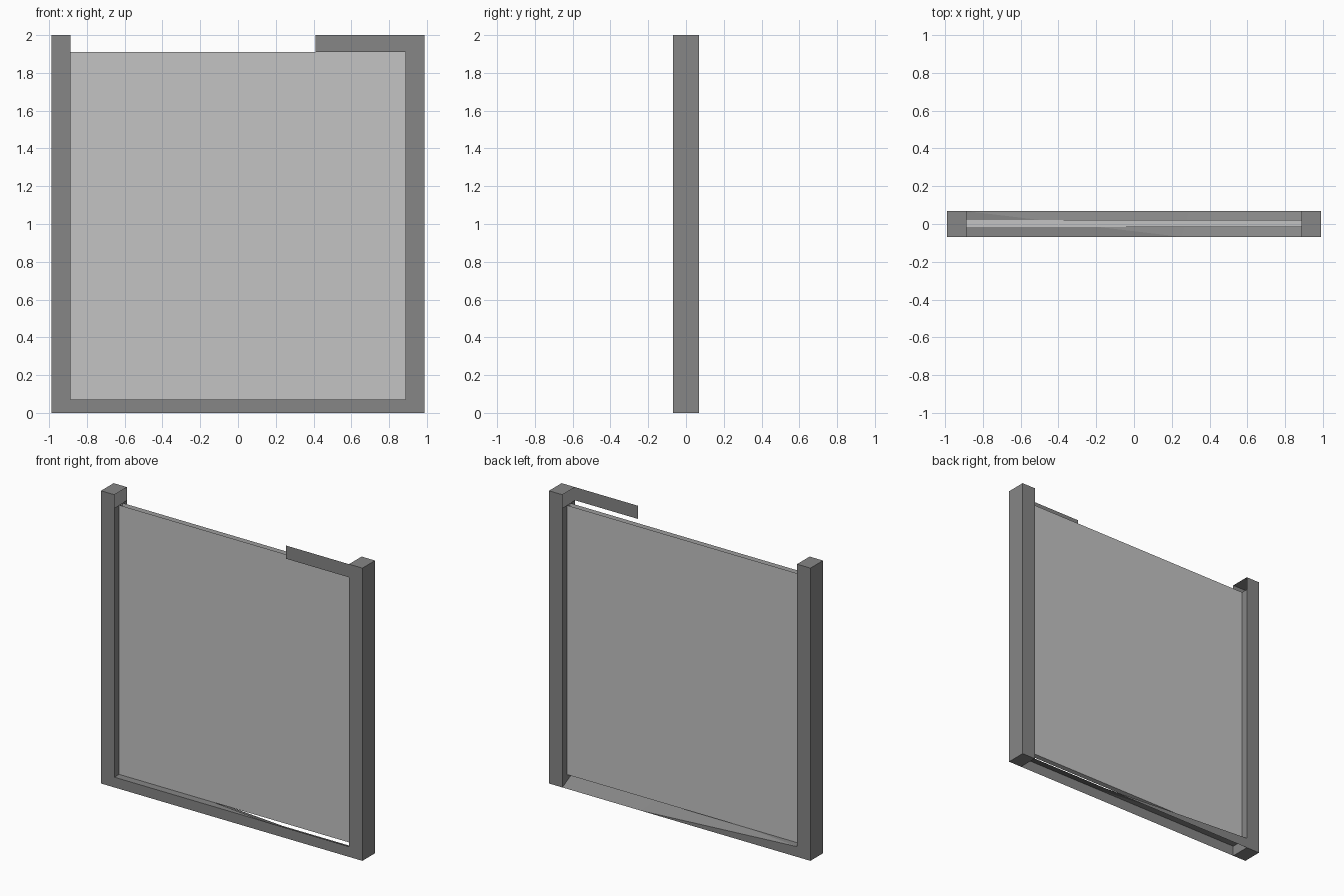
import bpy, bmesh

if "Cube" in bpy.data.objects:
    bpy.data.objects.remove(bpy.data.objects["Cube"])

XO, XI, Y = 0.988, 0.887, 0.068      # outer/inner post edges, half depth
H, ZB, ZT = 2.0, 0.07, 1.91          # height, sill top, panel top


def material(name, v):
    m = bpy.data.materials.new(name)
    m.diffuse_color = (v, v, v, 1)
    m.use_nodes = True
    m.node_tree.nodes["Principled BSDF"].inputs["Base Color"].default_value = m.diffuse_color
    return m


FRAME = material("frame_grey", 0.24)
PANEL = material("panel_light_grey", 0.55)


def finish(name, bm, mat):
    me = bpy.data.meshes.new(name)
    bm.to_mesh(me)
    bm.free()
    me.materials.append(mat)
    ob = bpy.data.objects.new(name, me)
    bpy.context.collection.objects.link(ob)
    return ob


def box(x0, x1, y0, y1, z0, z1):
    bm = bmesh.new()
    bmesh.ops.create_cube(bm, size=1)
    for v in bm.verts:
        v.co = ((x0, x1)[v.co.x > 0], (y0, y1)[v.co.y > 0], (z0, z1)[v.co.z > 0])
    return bm


def sheet(name, polys, mat):
    bm = bmesh.new()
    for p in polys:
        bm.faces.new([bm.verts.new(c) for c in p])
    bmesh.ops.remove_doubles(bm, verts=bm.verts, dist=1e-5)
    return finish(name, bm, mat)


# Side posts, open on the inner side above the panel
for name, s in (("left_post", -1), ("right_post", 1)):
    bm = box(min(s * XI, s * XO), max(s * XI, s * XO), -Y, Y, 0, H)
    bmesh.ops.bisect_plane(bm, geom=bm.verts[:] + bm.edges[:] + bm.faces[:],
                           plane_co=(0, 0, ZT), plane_no=(0, 0, 1))
    bm.normal_update()
    gap = [f for f in bm.faces
           if f.normal.x * s < -0.9 and f.calc_center_median().z > ZT]
    bmesh.ops.delete(bm, geom=gap, context='FACES')
    finish(name, bm, FRAME)

# Panel, open at the top
bm = box(-XI, XI, -0.017, 0.02, ZB, ZT)
bm.normal_update()
bmesh.ops.delete(bm, geom=[f for f in bm.faces if f.normal.z > 0.9], context='FACES')
finish("panel", bm, PANEL)

# Bottom rail: front plate, and warped sheet falling to the floor at back right
FM, BM = (0.25, -Y, ZB), (0.29, Y, 0)
LF, LB = (-XI, -Y, ZB), (-XI, Y, ZB)
RF, RB = (XI, -Y, ZB), (XI, Y, 0)
sheet("bottom_rail_front", [[(-XI, -Y, 0), (XI, -Y, 0), RF, LF]], FRAME)
sheet("bottom_rail_sheet", [[LF, LB, FM], [LB, BM, FM], [FM, BM, RB, RF]], FRAME)
sheet("bottom_rail_back", [[BM, (-XI, Y, 0), LB]], FRAME)

# Remaining piece of the top rail
sheet("top_rail_front", [[(0.41, -Y, ZT), (XI, -Y, ZT), (XI, -Y, H), (0.41, -Y, H)]], FRAME)
